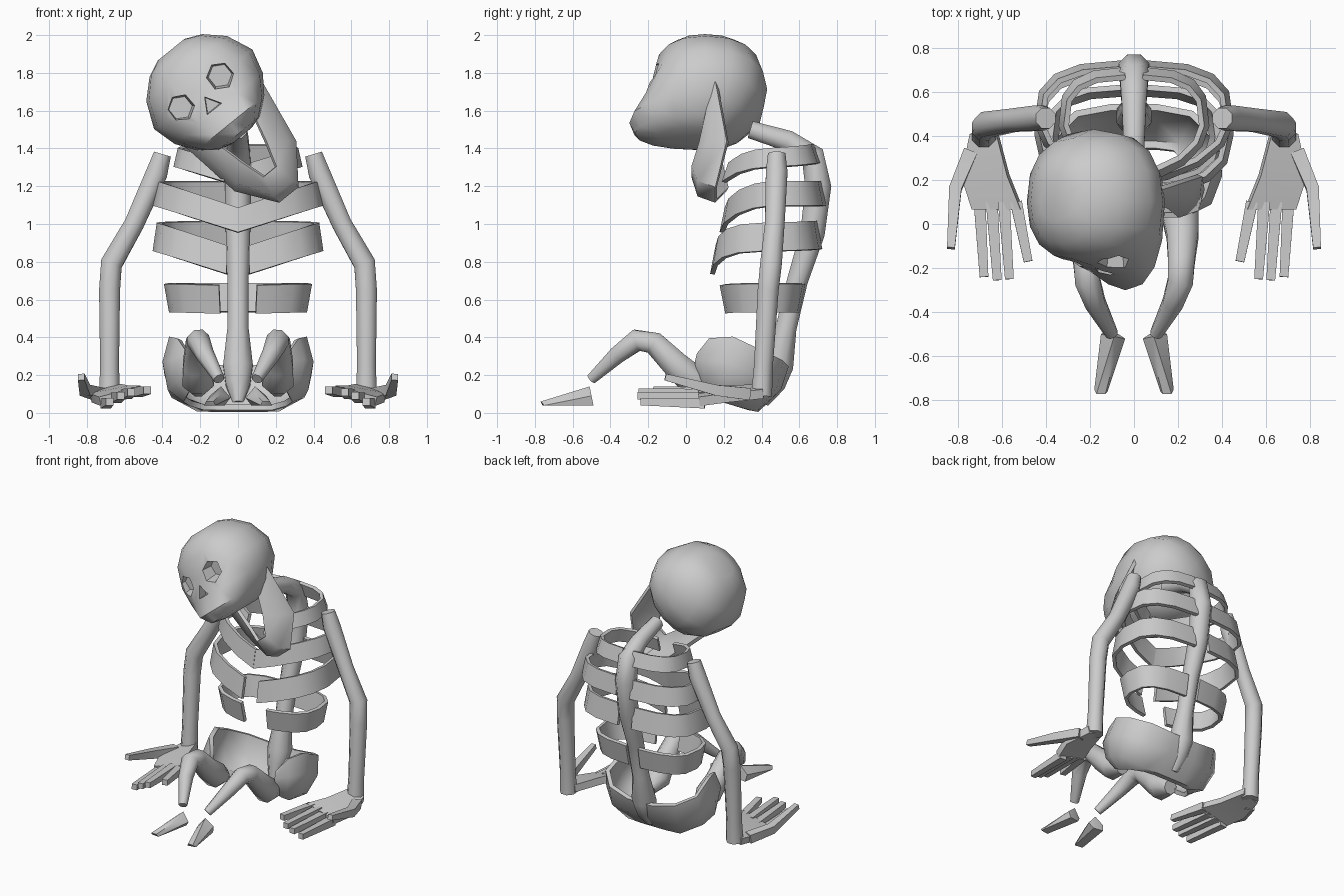
import bpy, bmesh
from math import sin, cos, pi, radians, copysign
from mathutils import Vector, Matrix

cube = bpy.data.objects.get("Cube")
if cube:
    bpy.data.objects.remove(cube, do_unlink=True)

bone = bpy.data.materials.new("bone_grey")
bone.use_nodes = True
bone.diffuse_color = (0.6, 0.6, 0.6, 1)
bone.node_tree.nodes["Principled BSDF"].inputs["Base Color"].default_value = (0.6, 0.6, 0.6, 1)


def apply_modifier(ob, mod):
    bpy.context.view_layer.objects.active = ob
    bpy.ops.object.modifier_apply(modifier=mod.name)


def smooth(ob, angle):
    bpy.ops.object.select_all(action="DESELECT")
    ob.select_set(True)
    bpy.context.view_layer.objects.active = ob
    bpy.ops.object.shade_smooth_by_angle(angle=radians(angle))


def finish(name, bm, thick=0, angle=40):
    bmesh.ops.recalc_face_normals(bm, faces=bm.faces)
    me = bpy.data.meshes.new(name)
    bm.to_mesh(me)
    bm.free()
    me.materials.append(bone)
    ob = bpy.data.objects.new(name, me)
    bpy.context.collection.objects.link(ob)
    if thick:
        mod = ob.modifiers.new("Thickness", "SOLIDIFY")
        mod.thickness, mod.offset = thick, 0
        apply_modifier(ob, mod)
    smooth(ob, angle)
    return ob


def flip(points, s):
    return [(p[0] * s,) + tuple(p[1:]) for p in points]


def both(half):
    """Continue a left half edge onto the right side."""
    return flip(half[::-1], -1) + half


def power(v, p):
    return copysign(abs(v) ** p, v)


def loft(bm, rings):
    """Skin a list of point rings and cap both ends."""
    rows = [[bm.verts.new(p) for p in ring] for ring in rings]
    n = len(rows[0])
    for a, b in zip(rows, rows[1:]):
        for i in range(n):
            j = (i + 1) % n
            bm.faces.new((a[i], a[j], b[j], b[i]))
    bm.faces.new(rows[0])
    bm.faces.new(rows[-1])


def tube(name, path, sides=8):
    """Tapered bone along (x, y, z, radius) stations."""
    pts = [Vector(p[:3]) for p in path]
    rings = []
    for i, p in enumerate(path):
        t = (pts[min(i + 1, len(pts) - 1)] - pts[max(i - 1, 0)]).normalized()
        v = t.cross(Vector((1, 0, 0))).normalized()
        u = v.cross(t)
        rings.append([pts[i] + p[3] * (u * cos(k) + v * sin(k))
                      for k in ((j + 0.5) * 2 * pi / sides for j in range(sides))])
    bm = bmesh.new()
    loft(bm, rings)
    return finish(name, bm, angle=58)


def strip(name, edges, thick, matrix=Matrix()):
    """Curved band through a list of edges."""
    bm = bmesh.new()
    rows = [[bm.verts.new(p) for p in edge] for edge in edges]
    for a, b in zip(rows, rows[1:]):
        for i in range(len(a) - 1):
            bm.faces.new((a[i], a[i + 1], b[i + 1], b[i]))
    bm.transform(matrix)
    return finish(name, bm, thick, 50)


# Skull: stacked rounded rings of (height, half width, front, back)
head = Matrix.Translation((-0.165, 0.1, 1.69)) @ Matrix.Rotation(radians(-39), 4, "Y")
rows = [(0.3, 0.09, 0.09, 0.13), (0.26, 0.18, 0.19, 0.21), (0.17, 0.275, 0.26, 0.29),
        (0.03, 0.335, 0.29, 0.33), (-0.1, 0.3, 0.335, 0.31),
        (-0.2, 0.23, 0.4, 0.23), (-0.27, 0.14, 0.37, 0.14), (-0.29, 0.07, 0.26, 0.06)]
rings = []
for z, w, front, back in rows:
    ring = []
    for i in range(16):
        t = i * pi / 8
        y = power(sin(t), 0.87)
        ring.append((w * power(cos(t), 0.87), y * (back if y > 0 else front), z))
    rings.append(ring)
bm = bmesh.new()
loft(bm, rings)
bm.transform(head)
skull = finish("skull", bm)

# Eye sockets and nose opening
for x, z, r, depth, sides in ((-0.155, 0.03, 0.105, -0.19, 6), (0.115, 0.03, 0.105, -0.19, 6),
                              (-0.02, -0.06, 0.08, -0.25, 3)):
    bm = bmesh.new()
    loft(bm, [[(x + k * r * sin(i * 2 * pi / sides), y, z + k * r * cos(i * 2 * pi / sides))
               for i in range(sides)] for y, k in ((-0.6, 1.1), (depth, 0.6))])
    bm.transform(head)
    cutter = finish("socket_cutter", bm)
    cutter.hide_render = True
    mod = skull.modifiers.new("Socket", "BOOLEAN")
    mod.operation, mod.object, mod.solver = "DIFFERENCE", cutter, "EXACT"
    apply_modifier(skull, mod)
    bpy.data.objects.remove(cutter, do_unlink=True)
smooth(skull, 40)

# Hanging jaw
strip("jaw",
      [both([(0.04, -0.06, -0.53), (0.08, -0.02, -0.4), (0.13, 0.02, -0.2)]),
       both([(0.06, -0.03, -0.64), (0.17, 0.03, -0.46), (0.22, 0.04, -0.15)]),
       both([(0.06, 0.06, -0.68), (0.2, 0.12, -0.49), (0.26, 0.06, -0.12)])],
      0.025, head)

# Spine and neck
tube("spine", [(0, 0.41, 0.05, 0.03), (0, 0.46, 0.15, 0.07), (0, 0.49, 0.25, 0.085),
               (0, 0.53, 0.45, 0.06), (0, 0.59, 0.7, 0.06), (0, 0.67, 0.95, 0.07),
               (0, 0.7, 1.2, 0.075), (0, 0.67, 1.36, 0.07), (0, 0.54, 1.44, 0.06),
               (0, 0.34, 1.5, 0.05)])

# Ribs: (half width, back y, front y, side z, back rise, front drop, height, end x, tilt, front squareness)
# Positive tilt draws the upper edge inward, negative the lower edge
ribs = [(0.33, 0.7, 0.2, 1.35, 0.02, 0.1, 0.1, 0.07, 0.14, 1.1),
        (0.44, 0.73, 0.19, 1.16, 0, 0.14, 0.13, 0, 0.1, 1.1),
        (0.44, 0.71, 0.14, 0.93, 0.01, 0.14, 0.15, 0.06, 0.1, 0.75),
        (0.38, 0.62, 0.19, 0.61, 0, 0.01, 0.15, 0.1, -0.14, 0.75)]
for n, (w, back, front, z, rise, drop, h, end, tilt, square) in enumerate(ribs, 1):
    edges = []
    for k, scale in ((0.5, 1 - max(tilt, 0)), (-0.5, 1 + min(tilt, 0))):
        edge = []
        for i in range(9):
            t = radians(3 + 177 * i / 8)
            c = cos(t)
            rear = c > 1e-4
            x = max(w * max(sin(t), 0) ** (0.7 if rear else square), 0 if rear else end)
            depth = power(c, 0.65 if rear else square)
            y = (back + front) / 2 + (back - front) / 2 * depth * scale
            shift = rise * c if rear else -drop * (1 - x / w)
            edge.append((x * (scale + 1) / 2, y, z + shift + k * h))
        edges.append(edge)
    for side, s in (("left", 1), ("right", -1)):
        strip(f"{side}_rib_{n}", [flip(e, s) for e in edges], 0.025)

# Pelvis bowl with rounded forward wings
strip("pelvis",
      [both([(0.1, 0.53, 0.25), (0.26, 0.5, 0.28), (0.36, 0.4, 0.33),
             (0.35, 0.25, 0.4), (0.31, 0.13, 0.39), (0.26, 0.07, 0.31)]),
       both([(0.1, 0.49, 0.13), (0.26, 0.47, 0.14), (0.375, 0.37, 0.2),
             (0.385, 0.22, 0.27), (0.34, 0.1, 0.28), (0.26, 0.06, 0.27)]),
       both([(0.1, 0.38, 0.02), (0.21, 0.37, 0.02), (0.34, 0.3, 0.09),
             (0.36, 0.2, 0.13), (0.32, 0.11, 0.17), (0.25, 0.07, 0.2)]),
       both([(0.1, 0.34, 0.03), (0.18, 0.33, 0.03), (0.25, 0.26, 0.05),
             (0.28, 0.19, 0.07), (0.26, 0.13, 0.11), (0.23, 0.1, 0.15)])],
      0.03)

for side, s in (("left", 1), ("right", -1)):
    # Arm
    tube(f"{side}_arm", flip([(0.4, 0.48, 1.37, 0.05), (0.43, 0.48, 1.27, 0.062),
                              (0.55, 0.47, 1.0, 0.056), (0.67, 0.45, 0.79, 0.062),
                              (0.68, 0.435, 0.65, 0.06), (0.68, 0.41, 0.25, 0.054),
                              (0.68, 0.4, 0.09, 0.06)], s))
    # Hand
    strip(f"{side}_palm",
          [flip([(0.62, 0.41, 0.13), (0.57, 0.22, 0.12), (0.51, 0.07, 0.12)], s),
           flip([(0.74, 0.41, 0.1), (0.78, 0.22, 0.08), (0.73, 0.07, 0.06)], s)], 0.05)
    fingers = [(0.535, 0.48, -0.17, 0.12), (0.59, 0.565, -0.25, 0.11),
               (0.645, 0.62, -0.255, 0.09), (0.7, 0.68, -0.24, 0.06)]
    for n, (x0, x1, y1, z1) in enumerate(fingers, 1):
        tube(f"{side}_finger_{n}", flip([(x0, 0.1, z1 - 0.01, 0.038), (x1, y1, z1, 0.028)], s), 4)
    tube(f"{side}_thumb", flip([(0.74, 0.33, 0.1, 0.045), (0.81, 0.16, 0.12, 0.04),
                                (0.83, -0.11, 0.19, 0.025)], s), 4)
    # Bent leg
    tube(f"{side}_leg", flip([(0.21, 0.13, 0.13, 0.05), (0.21, 0.04, 0.17, 0.09),
                              (0.22, -0.05, 0.25, 0.078), (0.215, -0.17, 0.37, 0.065),
                              (0.21, -0.26, 0.385, 0.062), (0.175, -0.36, 0.31, 0.05),
                              (0.1, -0.5, 0.18, 0.03)], s))
    # Foot
    bm = bmesh.new()
    for p in flip([(0.04, -0.52, 0.08), (0.15, -0.5, 0.09), (0.09, -0.51, 0.14),
                   (0.07, -0.5, 0.04), (0.14, -0.49, 0.04), (0.09, -0.62, 0.1),
                   (0.12, -0.76, 0.04), (0.18, -0.75, 0.04), (0.13, -0.77, 0.06),
                   (0.17, -0.77, 0.06)], s):
        bm.verts.new(p)
    bmesh.ops.convex_hull(bm, input=bm.verts)
    finish(f"{side}_foot", bm, angle=30)
